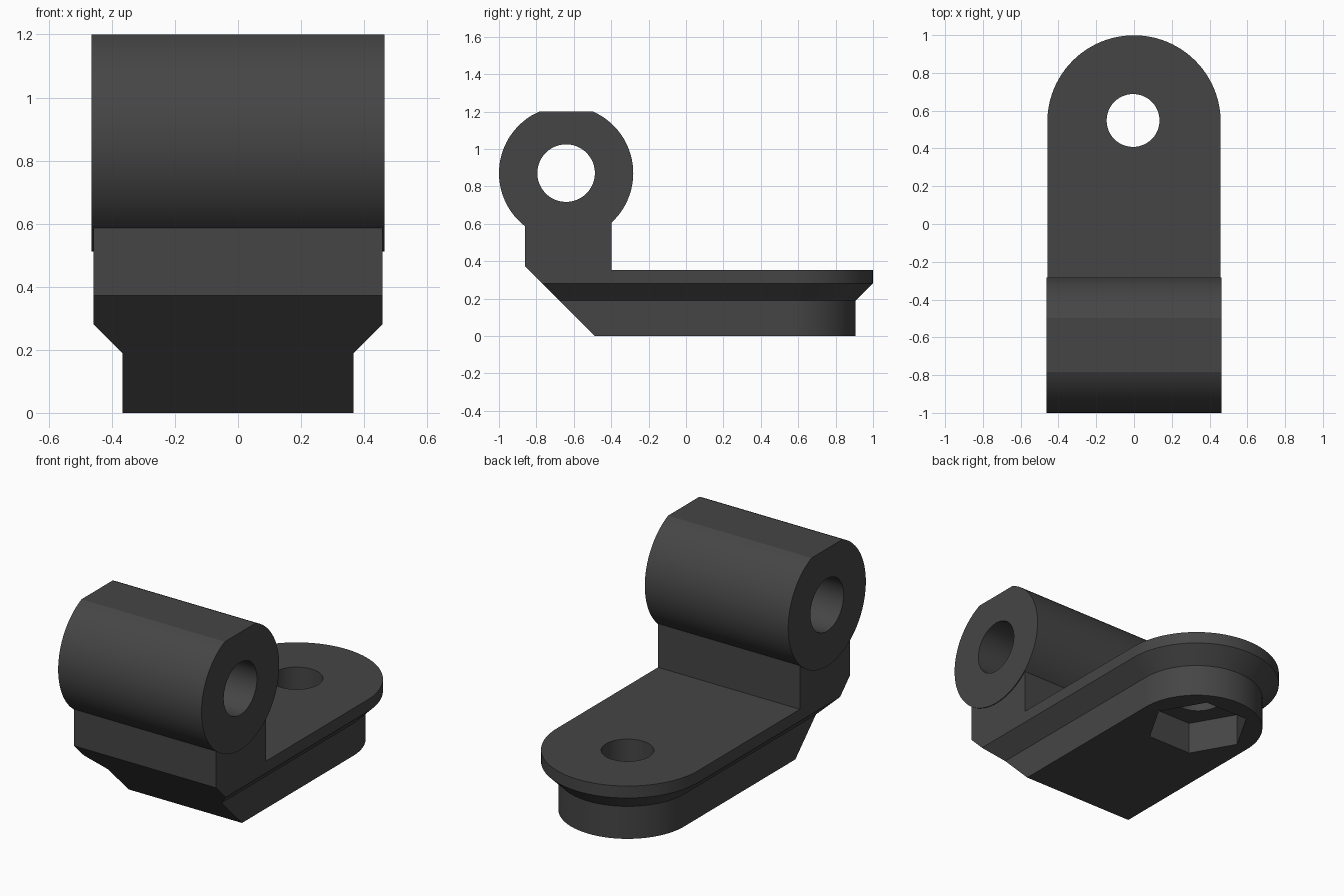
import bpy, bmesh, math
from mathutils import Vector

if "Cube" in bpy.data.objects:
    bpy.data.objects.remove(bpy.data.objects["Cube"])

mat = bpy.data.materials.new("dark grey")
mat.diffuse_color = (0.06, 0.06, 0.06, 1)
mat.use_nodes = True
mat.node_tree.nodes["Principled BSDF"].inputs["Base Color"].default_value = mat.diffuse_color


def loft(name, rings):
    """Closed solid skinned through rings that share a point count."""
    bm = bmesh.new()
    loops = [[bm.verts.new(p) for p in ring] for ring in rings]
    n = len(loops[0])
    for a, b in zip(loops, loops[1:]):
        for i in range(n):
            j = (i + 1) % n
            bm.faces.new((a[i], a[j], b[j], b[i]))
    bm.faces.new(loops[0][::-1])
    bm.faces.new(loops[-1])
    bmesh.ops.recalc_face_normals(bm, faces=bm.faces)
    me = bpy.data.meshes.new(name)
    bm.to_mesh(me)
    bm.free()
    me.materials.append(mat)
    ob = bpy.data.objects.new(name, me)
    bpy.context.collection.objects.link(ob)
    return ob


def circle(cx, cy, r, n, start=0.0):
    return [(cx + r * math.cos(start + math.tau * i / n),
             cy + r * math.sin(start + math.tau * i / n)) for i in range(n)]


def extrude_x(name, profile, half):
    return loft(name, [[(x, y, z) for y, z in profile] for x in (-half, half)])


def extrude_z(name, profile, z0, z1):
    return loft(name, [[(x, y, z) for x, y in profile] for z in (z0, z1)])


def combine(ob, other, operation):
    """Apply a boolean, then discard the helper."""
    mod = ob.modifiers.new("join", 'BOOLEAN')
    mod.operation, mod.object, mod.solver = operation, other, 'EXACT'
    deps = bpy.context.evaluated_depsgraph_get()
    me = bpy.data.meshes.new_from_object(ob.evaluated_get(deps))
    ob.modifiers.clear()
    ob.data = me
    bpy.data.objects.remove(other)


def smooth(ob):
    bpy.ops.object.select_all(action='DESELECT')
    ob.select_set(True)
    bpy.context.view_layer.objects.active = ob
    bpy.ops.object.shade_smooth_by_angle(angle=math.radians(25))


# Base: round-ended tongue with a stepped, chamfered side
def tongue(half, z):
    arc = [(half * math.cos(math.pi * i / 48), 0.54 + half * math.sin(math.pi * i / 48), z)
           for i in range(49)]
    return [(half, -0.86, z)] + arc + [(-half, -0.86, z)]


base = loft("mounting_base", [tongue(0.367, 0), tongue(0.367, 0.19),
                              tongue(0.459, 0.282), tongue(0.459, 0.352)])

# Sloped front underside
bm = bmesh.new()
bm.from_mesh(base.data)
cut = bmesh.ops.bisect_plane(bm, geom=bm.verts[:] + bm.edges[:] + bm.faces[:],
                             plane_co=(0, -0.487, 0), plane_no=Vector((0, -1, -1)),
                             clear_outer=True)
rim = [e for e in cut["geom_cut"] if isinstance(e, bmesh.types.BMEdge)]
bmesh.ops.contextual_create(bm, geom=rim)
bmesh.ops.recalc_face_normals(bm, faces=bm.faces)
bm.to_mesh(base.data)
bm.free()

# Upright block under the barrel, merged into the base
block = extrude_x("block", [(-0.839, 0.352), (-0.86, 0.373), (-0.86, 0.65),
                            (-0.397, 0.65), (-0.397, 0.352)], 0.459)
combine(base, block, 'UNION')
bm = bmesh.new()
bm.from_mesh(base.data)
bmesh.ops.remove_doubles(bm, verts=bm.verts, dist=0.0002)
bmesh.ops.dissolve_limit(bm, angle_limit=math.radians(0.5), verts=bm.verts, edges=bm.edges)
bm.to_mesh(base.data)
bm.free()

# Bolt hole and hexagonal nut pocket
combine(base, extrude_z("hole", circle(-0.005, 0.548, 0.14, 48), -0.1, 0.5), 'DIFFERENCE')
combine(base, extrude_z("pocket", circle(-0.005, 0.548, 0.285, 6), -0.1, 0.19), 'DIFFERENCE')
smooth(base)

# Hinge barrel with a flat on top and a bore through it
CY, CZ, R = -0.641, 0.871, 0.359
t = math.asin((1.2 - CZ) / R)
sweep = math.pi + 2 * t
outline = [(CY + R * math.cos(math.pi - t + sweep * i / 80),
            CZ + R * math.sin(math.pi - t + sweep * i / 80)) for i in range(81)]
barrel = extrude_x("hinge_barrel", outline, 0.464)
combine(barrel, extrude_x("bore", circle(CY, CZ, 0.154, 48), 0.6), 'DIFFERENCE')
smooth(barrel)
